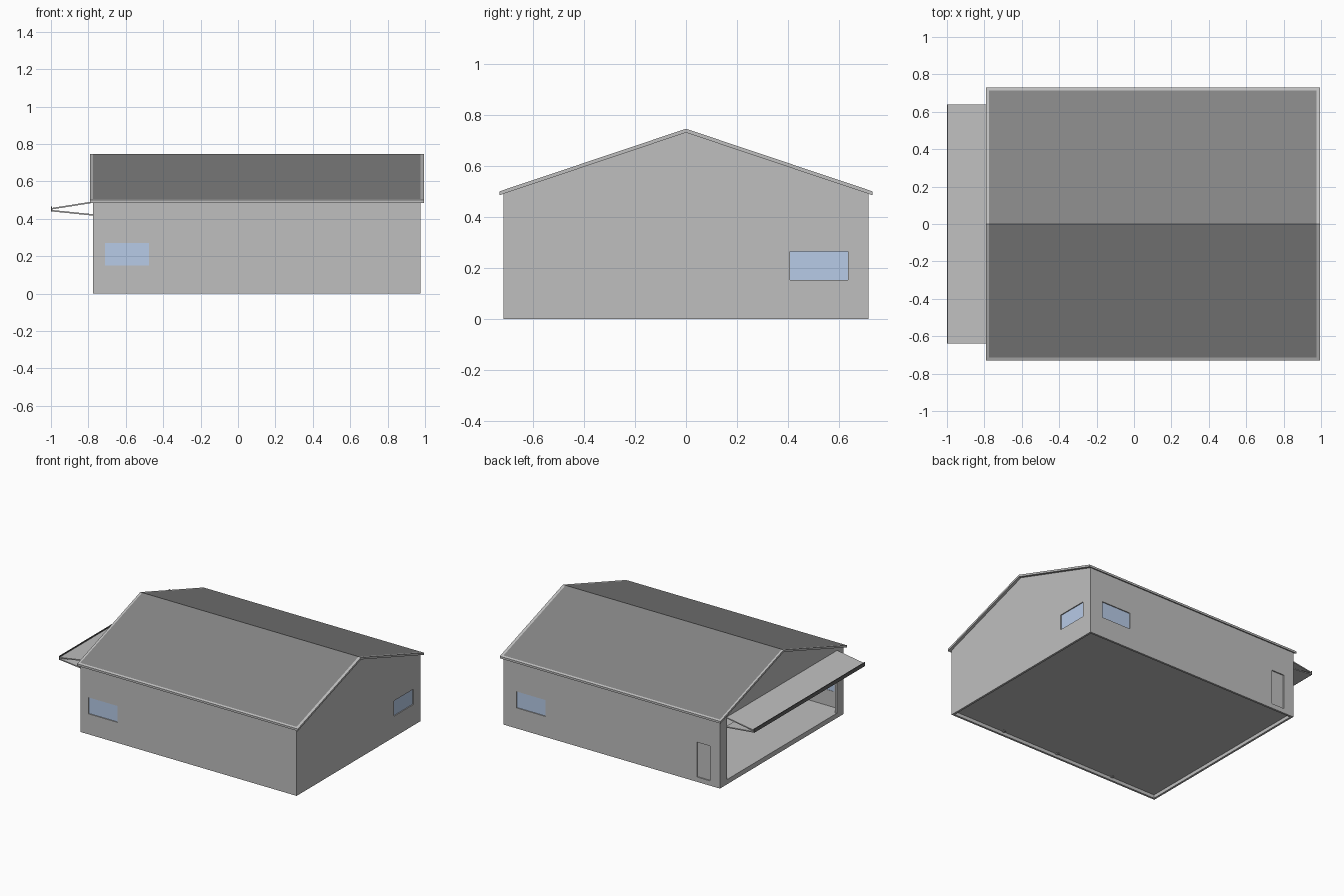
import bpy, bmesh
from mathutils import Vector

if "Cube" in bpy.data.objects:
    bpy.data.objects.remove(bpy.data.objects["Cube"])


def mat(name, rgb):
    m = bpy.data.materials.new(name)
    m.diffuse_color = (*rgb, 1)
    m.use_nodes = True
    m.node_tree.nodes["Principled BSDF"].inputs["Base Color"].default_value = m.diffuse_color
    return m


GREY = mat("light grey panel", (0.52, 0.52, 0.52))
ROOF = mat("dark grey roofing", (0.235, 0.235, 0.235))
GLASS = mat("pale blue glass", (0.51, 0.64, 0.86))
STEEL = mat("dark steel", (0.12, 0.12, 0.12))


def prism(name, profile, a, b, m, axis="x"):
    """Extrude a closed profile from a to b: (y, z) along x, or (x, z) along y."""
    bm = bmesh.new()
    at = lambda t: [bm.verts.new((t, p, q) if axis == "x" else (p, t, q)) for p, q in profile]
    v0, v1 = at(a), at(b)
    n = len(profile)
    bm.faces.new(v0)
    bm.faces.new(v1)
    for i in range(n):
        j = (i + 1) % n
        bm.faces.new((v0[i], v0[j], v1[j], v1[i]))
    bmesh.ops.recalc_face_normals(bm, faces=bm.faces)
    me = bpy.data.meshes.new(name)
    bm.to_mesh(me)
    bm.free()
    me.materials.append(m)
    ob = bpy.data.objects.new(name, me)
    bpy.context.collection.objects.link(ob)
    return ob


def box(name, x, y, z, m):
    return prism(name, [(y[0], z[0]), (y[1], z[0]), (y[1], z[1]), (y[0], z[1])], x[0], x[1], m)


X0, X1, Y, T = -0.775, 0.975, 0.715, 0.015      # wall extents and thickness
FLOOR = 0.035


def top(y):                                     # roof surface height
    return 0.745 - 0.3356 * abs(y)


# walls: gabled block, hollowed, with the openings cut through
walls = prism("walls", [(-Y, 0), (Y, 0), (Y, top(Y) - T), (0, top(0) - T), (-Y, top(Y) - T)],
              X0, X1, GREY)
cuts = [
    ((X0 + T, X1 - T), (-Y + T, Y - T), (-0.1, 1)),              # interior
    ((X0 - 0.1, X0 + 0.1), (-0.635, 0.635), (FLOOR, 0.485)),     # hangar doorway
    ((-0.71, -0.475), (-Y - 0.1, -Y + 0.1), (0.15, 0.27)),       # front window
    ((0.635, 0.87), (Y - 0.1, Y + 0.1), (0.15, 0.27)),           # back window
    ((X1 - 0.1, X1 + 0.1), (0.407, 0.635), (0.153, 0.265)),      # end window
    ((-0.695, -0.59), (Y - 0.1, Y + 0.1), (FLOOR, 0.29)),        # side door
]
for c in cuts:
    cutter = box("cutter", *c, GREY)
    cutter.hide_render = True
    mod = walls.modifiers.new("cut", "BOOLEAN")
    mod.operation, mod.solver, mod.object = "DIFFERENCE", "EXACT", cutter
    bpy.context.view_layer.objects.active = walls
    bpy.ops.object.modifier_apply(modifier=mod.name)
    bpy.data.objects.remove(cutter)

# floor slab, raised above the wall foot
box("floor", (X0 + T, X1 - T), (-Y + T, Y - T), (0.025, FLOOR), GREY)

# window panes and side door, set back in their openings
box("front_window", (-0.71, -0.475), (-Y + 0.007, -Y + 0.013), (0.15, 0.27), GLASS)
box("back_window", (0.635, 0.87), (Y - 0.013, Y - 0.007), (0.15, 0.27), GLASS)
box("end_window", (X1 - 0.013, X1 - 0.007), (0.407, 0.635), (0.153, 0.265), GLASS)
box("side_door", (-0.695, -0.59), (Y - 0.014, Y - 0.008), (FLOOR, 0.29), GREY)

# roof slopes with pale edge trim, and steel frames inside
for s, side in ((-1, "front"), (1, "back")):
    def strip(y0, y1, drop=0.0, t=T):
        return [(s * y0, top(y0) - drop), (s * y1, top(y1) - drop),
                (s * y1, top(y1) - drop - t), (s * y0, top(y0) - drop - t)]
    prism(side + "_roof", strip(0, Y), X0, X1, ROOF)
    prism(side + "_eave_trim", strip(Y, 0.73), X0 - T, X1 + 0.02, GREY)
    prism(side + "_left_gable_trim", strip(0, Y), X0 - T, X0, GREY)
    prism(side + "_right_gable_trim", strip(0, Y), X1, X1 + 0.02, GREY)
    for x in (-0.39, 0.08, 0.545):
        ys = sorted((s * 0.68, s * 0.70))
        box(side + "_column", (x - 0.01, x + 0.01), ys, (0.02, 0.478), GREY)
        prism(side + "_rafter", strip(0, 0.70, T, 0.02), x - 0.01, x + 0.01, GREY)

# folded-up two-leaf hangar door
D = 0.64
prism("upper_door_leaf", [(-0.775, 0.493), (-0.995, 0.458), (-0.995, 0.450), (-0.775, 0.485)],
      -D, D, GREY, "y")
prism("lower_door_leaf", [(-0.995, 0.447), (-0.770, 0.424), (-0.770, 0.416), (-0.995, 0.439)],
      -D, D, GREY, "y")
box("door_hinge_bar", (-1.0, -0.994), (-D, D), (0.439, 0.466), STEEL)
